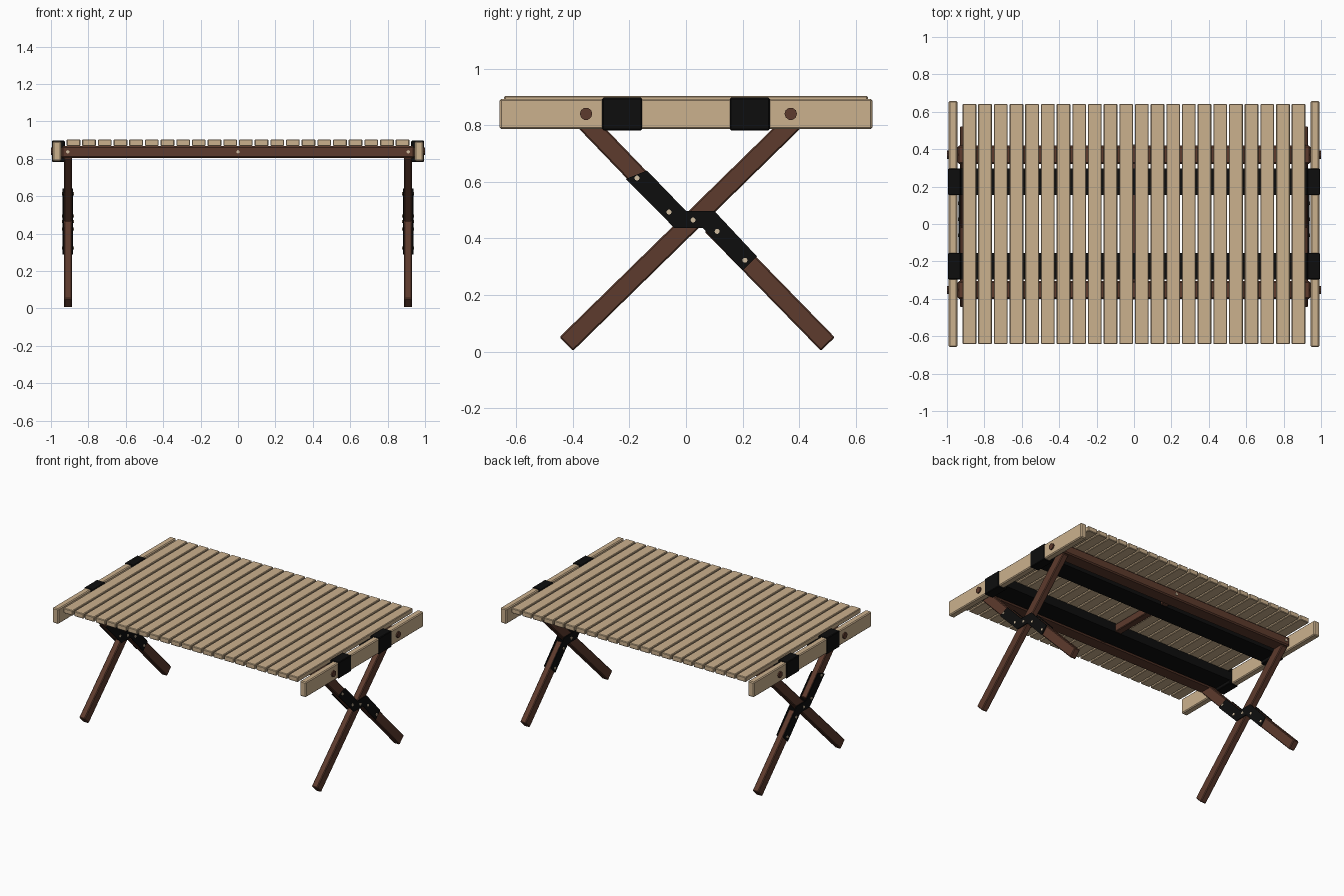
import bpy, bmesh, math
from mathutils import Matrix, Vector

if "Cube" in bpy.data.objects:
    bpy.data.objects.remove(bpy.data.objects["Cube"])


def material(name, rgb):
    m = bpy.data.materials.new(name)
    m.diffuse_color = (*rgb, 1)
    m.use_nodes = True
    m.node_tree.nodes["Principled BSDF"].inputs["Base Color"].default_value = m.diffuse_color
    return m


TAN = material("light wood", (0.60, 0.44, 0.27))
BROWN = material("dark wood", (0.11, 0.043, 0.026))
BLACK = material("black", (0.004, 0.004, 0.004))
CREAM = material("cream bolt", (0.65, 0.52, 0.36))


def finish(name, bm, mat, bevel=0.0):
    bmesh.ops.recalc_face_normals(bm, faces=bm.faces)
    me = bpy.data.meshes.new(name)
    bm.to_mesh(me)
    bm.free()
    me.materials.append(mat)
    ob = bpy.data.objects.new(name, me)
    bpy.context.collection.objects.link(ob)
    if bevel:
        mod = ob.modifiers.new("soft edges", 'BEVEL')
        mod.width = bevel
        mod.segments = 1
    return ob


def box(name, x, y, z, mat, bevel=0.0):
    bm = bmesh.new()
    size = [b - a for a, b in (x, y, z)]
    mid = [(a + b) / 2 for a, b in (x, y, z)]
    bmesh.ops.create_cube(bm, size=1, matrix=Matrix.Translation(mid) @ Matrix.Diagonal((*size, 1)))
    return finish(name, bm, mat, bevel)


def prism(name, pts, x0, x1, mat, bevel=0.0):
    """Extrude a y-z outline along x."""
    bm = bmesh.new()
    face = bm.faces.new([bm.verts.new((x0, y, z)) for y, z in pts])
    ext = bmesh.ops.extrude_face_region(bm, geom=[face])
    verts = [v for v in ext["geom"] if isinstance(v, bmesh.types.BMVert)]
    bmesh.ops.translate(bm, verts=verts, vec=(x1 - x0, 0, 0))
    return finish(name, bm, mat, bevel)


def bolt(name, center, axis, radius, length, mat, sides=10):
    bm = bmesh.new()
    rot = Vector((0, 0, 1)).rotation_difference(Vector(axis)).to_matrix().to_4x4()
    bmesh.ops.create_cone(bm, cap_ends=True, segments=sides, radius1=radius, radius2=radius,
                          depth=length, matrix=Matrix.Translation(center) @ rot)
    return finish(name, bm, mat)


def leg(name, a, b, x0, x1, half=0.034):
    a, b = Vector(a), Vector(b)
    d = (b - a).normalized()
    n = Vector((-d.y, d.x)) * half
    return prism(name, [a + n, a - n, b - n, b + n], x0, x1, BROWN, 0.005)


# table top slats
PITCH = 0.0838
for i in range(22):
    c = (i - 10.5) * PITCH
    box(f"slat_{i + 1}", (c - 0.0368, c + 0.0368), (-0.642, 0.642), (0.868, 0.903), TAN, 0.004)

# long rails with bolts on their outer faces
for label, y0, y1, face in (("front", -0.40, -0.305, -0.40), ("back", 0.322, 0.42, 0.42)):
    box(label + "_rail", (-0.943, 0.943), (y0, y1), (0.803, 0.868), BROWN, 0.008)
    for k, x in enumerate((-0.91, 0, 0.91)):
        bolt(f"{label}_rail_bolt_{k + 1}", (x, face, 0.837), (0, 1, 0), 0.009, 0.008, CREAM)

# middle crossbar
box("crossbar", (-0.025, 0.025), (-0.31, 0.33), (0.808, 0.862), BROWN, 0.004)

# straps running under the slats
for label, y0, y1 in (("front", -0.296, -0.155), ("back", 0.155, 0.296)):
    box(label + "_strap", (-0.93, 0.93), (y0, y1), (0.805, 0.867), BLACK)

BRACKET = [(-0.212, 0.61), (-0.138, 0.64), (0.0, 0.497), (0.10, 0.497),
           (0.25, 0.337), (0.201, 0.287), (0.06, 0.436), (-0.04, 0.436)]
BRACKET_BOLTS = [(-0.173, 0.613), (-0.06, 0.493), (0.025, 0.465), (0.11, 0.425), (0.208, 0.323)]

# both ends: board, strap wraps, pivots and crossed legs
for side, s in (("left", -1), ("right", 1)):
    def span(a, b):
        return tuple(sorted((s * a, s * b)))

    box(side + "_end_board", span(0.945, 0.991), (-0.658, 0.658), (0.786, 0.893), TAN, 0.006)
    for label, y0, y1 in (("front", -0.296, -0.155), ("back", 0.155, 0.296)):
        box(f"{side}_{label}_strap_wrap", span(0.926, 0.995), (y0, y1), (0.782, 0.897), BLACK, 0.004)
    for label, y in (("front", -0.353), ("back", 0.370)):
        bolt(f"{side}_{label}_pivot", (s * 0.965, y, 0.84), (1, 0, 0), 0.022, 0.07, BROWN)

    x0, x1 = span(0.887, 0.931)
    leg(side + "_long_leg", (-0.423, 0.027), (0.388, 0.82), x0, x1)
    leg(side + "_upper_leg", (-0.365, 0.823), (-0.04, 0.485), x0, x1)
    leg(side + "_lower_leg", (0.09, 0.448), (0.501, 0.027), x0, x1)

    # joint plates on both faces of the legs
    for label, a, b, bolt_x in (("outer", 0.931, 0.937, 0.937), ("inner", 0.881, 0.887, 0.881)):
        prism(f"{side}_{label}_bracket", BRACKET, *span(a, b), BLACK)
        for k, (y, z) in enumerate(BRACKET_BOLTS):
            bolt(f"{side}_{label}_bracket_bolt_{k + 1}", (s * bolt_x, y, z), (1, 0, 0),
                 0.009, 0.008, CREAM)
